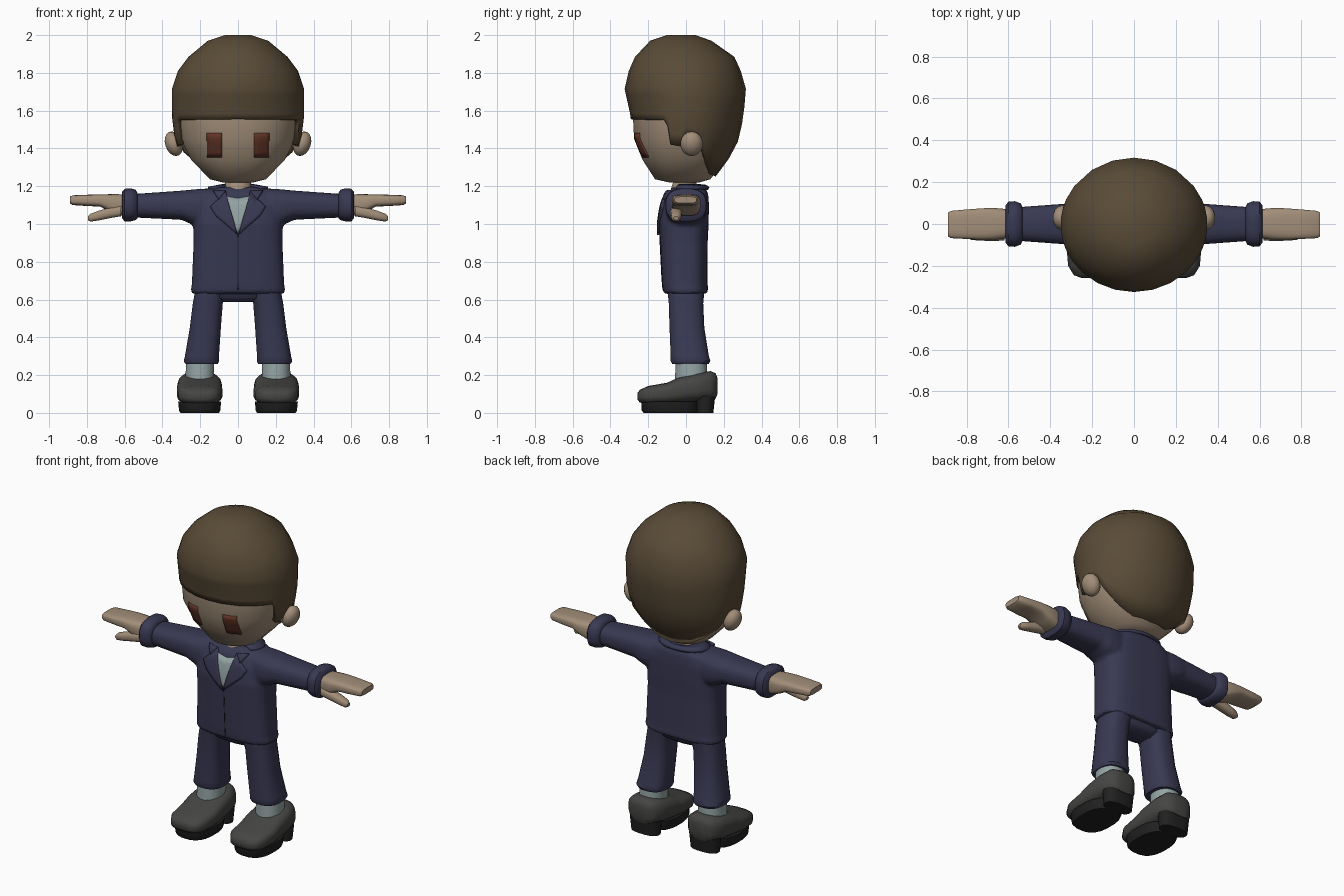
import bpy, bmesh
from math import sin, cos, pi, radians, copysign

if "Cube" in bpy.data.objects:
    bpy.data.objects.remove(bpy.data.objects["Cube"])

MATS = {}
for name, c in dict(skin=(.36, .27, .19), hair=(.10, .07, .038), suit=(.04, .04, .085), shirt=(.3, .37, .37),
                    eye=(.12, .035, .02), shoe=(.06, .06, .057), sole=(.015, .015, .015)).items():
    MATS[name] = bpy.data.materials.new(name)
    MATS[name].diffuse_color = (*c, 1)


def finish(name, bm, mat, mirror=False):
    bmesh.ops.recalc_face_normals(bm, faces=bm.faces)
    me = bpy.data.meshes.new(name)
    bm.to_mesh(me)
    bm.free()
    me.materials.append(MATS[mat])
    ob = bpy.data.objects.new(name, me)
    bpy.context.collection.objects.link(ob)
    if mirror:
        ob.modifiers.new("mirror", 'MIRROR')
    return ob


def add_loft(bm, axis, rows, n=2.6, sides=20):
    """Closed skin through superellipse rows: (position, a0, a1, b0, b1)."""
    rings = []
    for p, a0, a1, b0, b1 in rows:
        ring = []
        for i in range(sides):
            t = 2 * pi * (i + .5) / sides
            c, s = cos(t), sin(t)
            a = (a0 + a1) / 2 + (a1 - a0) / 2 * copysign(abs(c) ** (2 / n), c)
            b = (b0 + b1) / 2 + (b1 - b0) / 2 * copysign(abs(s) ** (2 / n), s)
            ring.append(bm.verts.new({'x': (p, a, b), 'y': (a, p, b), 'z': (a, b, p)}[axis]))
        rings.append(ring)
    for r0, r1 in zip(rings, rings[1:]):
        for i in range(sides):
            j = (i + 1) % sides
            bm.faces.new((r0[i], r0[j], r1[j], r1[i]))
    bm.faces.new(rings[0])
    bm.faces.new(rings[-1])


def loft(name, axis, rows, mat, mirror=False, n=2.6, sides=20):
    bm = bmesh.new()
    add_loft(bm, axis, rows, n, sides)
    return finish(name, bm, mat, mirror)


def sym(rows):
    return [(z, -r, r, a, b) for z, r, a, b in rows]


def decal(name, pts, target, mat, thick, mirror=False):
    """Outline in the front view, laid onto the target's front surface."""
    bpy.context.view_layer.update()
    ev = target.evaluated_get(bpy.context.evaluated_depsgraph_get())
    bm = bmesh.new()
    bm.faces.new([bm.verts.new((x, 0, z)) for x, z in pts])
    bmesh.ops.triangulate(bm, faces=bm.faces)
    bmesh.ops.subdivide_edges(bm, edges=bm.edges, cuts=4, use_grid_fill=True)
    for v in bm.verts:
        hit, loc, _, _ = ev.ray_cast((v.co.x, -2, v.co.z), (0, 1, 0))
        v.co.y = loc.y if hit else -.08
    ob = finish(name, bm, mat, mirror)
    m = ob.modifiers.new("thickness", 'SOLIDIFY')
    m.thickness, m.offset = thick, 0
    return ob


def interp(table, x):
    for p, q in zip(table, table[1:]):
        if min(p[0], q[0]) <= x <= max(p[0], q[0]):
            t = (x - p[0]) / (q[0] - p[0])
            return [a + (b - a) * t for a, b in zip(p[1:], q[1:])]
    return table[-1][1:]


# Head, neck, ears, eyes
head = loft("head", 'z', sym([(1.22, .08, -.09, .07), (1.237, .15, -.165, .13), (1.34, .25, -.232, .21),
            (1.45, .305, -.277, .25), (1.57, .32, -.283, .27), (1.72, .32, -.285, .27)]), "skin", n=2.2, sides=24)
loft("neck", 'z', sym([(1.12, .085, -.115, .07), (1.17, .075, -.085, .06), (1.25, .068, -.06, .055)]), "skin", n=2)
bm = bmesh.new()
bmesh.ops.create_uvsphere(bm, u_segments=14, v_segments=9, radius=1)
for v in bm.verts:
    x, y, z = v.co
    v.co = (.34 + .048 * x + .012 * z, .03 + .06 * y, 1.425 + .065 * z)
finish("ear", bm, "skin", True)
decal("eye", [(.085, 1.355), (.163, 1.355), (.163, 1.482), (.085, 1.482)], head, "eye", .012, True)

# Hair: dome whose lower edge height varies around the head
dome = [(2.0, .07, -.10, .05), (1.97, .16, -.19, .135), (1.885, .262, -.27, .256), (1.81, .318, -.303, .29),
        (1.715, .35, -.325, .317), (1.57, .35, -.293, .305), (1.45, .335, -.285, .28),
        (1.385, .315, -.26, .256), (1.25, .2, -.2, .156)]
edge = [(0, 1.555), (66, 1.55), (70, 1.52), (73, 1.42), (85, 1.41), (89, 1.47), (104, 1.45),
        (112, 1.38), (125, 1.31), (145, 1.26), (180, 1.25)]
half = [0, 15, 30, 45, 57, 66, 70, 73, 79, 85, 89, 96, 104, 112, 125, 145, 163, 180]
angles = half + [360 - a for a in half[-2:0:-1]]
bm = bmesh.new()
cols = []
for a in angles:
    zb = interp(edge, min(a, 360 - a))[0]
    zs = [r[0] for r in dome[:5]] + [1.715 + (zb - 1.715) * k / 5 for k in range(1, 6)]
    col = []
    for z in zs:
        rx, y0, y1 = interp(dome, z)
        t = radians(a)
        col.append(bm.verts.new((rx * sin(t), (y0 + y1) / 2 - (y1 - y0) / 2 * cos(t), z)))
    cols.append(col)
for c0, c1 in zip(cols, cols[1:] + cols[:1]):
    for k in range(len(c0) - 1):
        bm.faces.new((c0[k], c1[k], c1[k + 1], c0[k + 1]))
bm.faces.new([c[0] for c in cols])
hair = finish("hair", bm, "hair")
m = hair.modifiers.new("thickness", 'SOLIDIFY')
m.thickness, m.offset = .025, -1

# Jacket: torso and sleeves fused into one skin
bm = bmesh.new()
add_loft(bm, 'z', sym([(.63, .24, -.11, .107), (.642, .252, -.123, .118), (.68, .245, -.127, .115),
                       (.9, .236, -.138, .115), (1.0, .238, -.143, .12), (1.1, .235, -.128, .122),
                       (1.16, .19, -.105, .118), (1.195, .12, -.07, .1)]), 3, 28)
for s in (1, -1):
    add_loft(bm, 'x', [(s * x, -h, h, a, b) for x, h, a, b in [
        (.08, .09, 1.03, 1.19), (.2, .108, .985, 1.187), (.25, .108, 1.0, 1.182), (.3, .1, 1.022, 1.177),
        (.57, .08, 1.035, 1.158)]], 2.6, 20)
jacket = finish("jacket", bm, "suit")
m = jacket.modifiers.new("fuse", 'REMESH')
m.mode, m.voxel_size = 'VOXEL', .012
m = jacket.modifiers.new("soften", 'SMOOTH')
m.iterations = 4
loft("sleeve_cuff", 'x', [(.532, -.08, .08, 1.03, 1.165), (.542, -.1, .1, 1.02, 1.182), (.57, -.11, .11, 1.013, 1.19),
     (.6, -.108, .108, 1.013, 1.187), (.614, -.09, .09, 1.03, 1.17)], "suit", True)

# Shirt front, lapels, seam, collar
decal("shirt_front", [(-.078, 1.15), (0, 1.135), (.078, 1.15), (0, .945)], jacket, "shirt", .008)
decal("lapel", [(.066, 1.168), (.1, 1.13), (.145, 1.09), (.115, 1.04), (.002, .943)], jacket, "suit", .026, True)
decal("collar_tip", [(.066, 1.168), (.13, 1.17), (.1, 1.125)], jacket, "suit", .03, True)
decal("front_seam", [(-.002, .65), (.002, .65), (.002, .945), (-.002, .945)], jacket, "sole", .004)
bm = bmesh.new()
prev = None
for i in range(17):
    t = radians(50 + 260 * i / 16)
    pair = [bm.verts.new((rx * sin(t), .015 - ry * cos(t), z)) for rx, ry, z in ((.085, .08, 1.202), (.16, .105, 1.188))]
    if prev:
        bm.faces.new((prev[0], pair[0], pair[1], prev[1]))
    prev = pair
collar = finish("collar", bm, "suit")
m = collar.modifiers.new("thickness", 'SOLIDIFY')
m.thickness, m.offset = .018, 0

# Hands
loft("hand", 'x', [(.56, -.06, .06, 1.04, 1.15), (.63, -.072, .074, 1.045, 1.158), (.68, -.076, .078, 1.065, 1.158),
     (.73, -.075, .075, 1.092, 1.157), (.8, -.072, .07, 1.095, 1.155), (.875, -.068, .063, 1.1, 1.152),
     (.89, -.06, .055, 1.11, 1.145)], "skin", True, n=3.5)
loft("thumb", 'x', [(.62, -.08, -.02, 1.04, 1.1), (.68, -.082, -.02, 1.03, 1.088), (.74, -.08, -.024, 1.018, 1.07),
     (.78, -.076, -.03, 1.012, 1.055), (.795, -.065, -.04, 1.02, 1.04)], "skin", True, sides=12)

# Trousers
loft("trouser_hips", 'z', sym([(.587, .11, -.06, .06), (.61, .17, -.09, .09), (.67, .22, -.1, .1)]), "suit")
loft("trouser_leg", 'z', [(.66, .05, .225, -.1, .1), (.58, .08, .24, -.092, .092), (.45, .09, .256, -.088, .098),
     (.3, .1, .282, -.082, .122), (.275, .099, .288, -.082, .13), (.26, .105, .28, -.075, .122)], "suit", True)

# Socks and shoes
loft("sock", 'z', [(.16, .125, .28, -.06, .115), (.28, .125, .275, -.055, .11)], "shirt", True, n=2.2)
loft("shoe", 'y', [(y, .203 - w, .203 + w, a, b) for y, w, a, b in [
    (-.257, .05, .07, .105), (-.245, .085, .055, .122), (-.2, .113, .045, .143), (-.1, .121, .045, .16),
    (-.03, .12, .05, .192), (.06, .117, .06, .212), (.13, .1, .068, .222), (.157, .075, .075, .21),
    (.167, .04, .1, .185)]], "shoe", True, n=3)
loft("sole", 'z', [(0, .1, .306, -.225, .06), (.012, .093, .313, -.236, .065), (.06, .088, .318, -.238, .07)],
     "sole", True)
loft("heel", 'z', [(0, .112, .294, .055, .145), (.09, .105, .301, .05, .155)], "sole", True)

# Smooth shading with crisp edges
bpy.ops.object.select_all(action='SELECT')
bpy.context.view_layer.objects.active = jacket
bpy.ops.object.shade_smooth_by_angle(angle=radians(45))

for m in bpy.data.materials:
    if m.users and not m.is_grease_pencil:
        m.use_nodes = True
        m.node_tree.nodes["Principled BSDF"].inputs["Base Color"].default_value = m.diffuse_color
